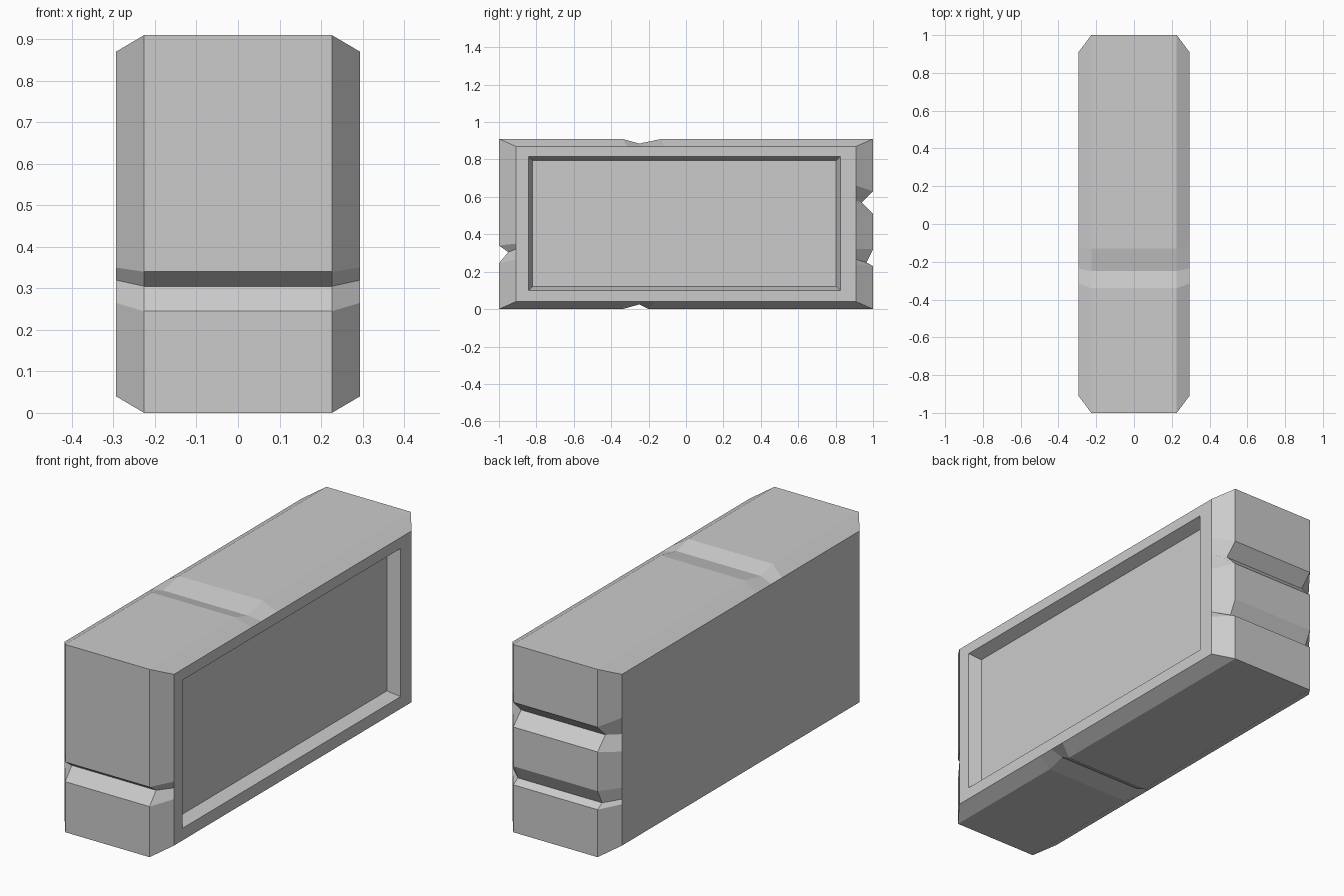
import bpy, bmesh

if "Cube" in bpy.data.objects:
    bpy.data.objects.remove(bpy.data.objects["Cube"])

# Side profile, anticlockwise in (y, z): chipped outline and the straight bevel rim beside it
front = [((-1, 0.34), 0.35), ((-0.95, 0.305), 0.32), ((-1, 0.245), 0.265)]
bottom = [((-0.34, 0), -0.325), ((-0.25, 0.025), -0.245), ((-0.20, 0), -0.165)]
back = [((1, 0.23), 0.24), ((0.965, 0.25), 0.265), ((1, 0.32), 0.32),
        ((1, 0.51), 0.495), ((0.94, 0.57), 0.58), ((1, 0.63), 0.66)]
top = [((-0.13, 0.91), -0.12), ((-0.25, 0.885), -0.235), ((-0.34, 0.91), -0.315)]
RY, Z0, Z1 = 0.91, 0.04, 0.87

outline, rim = [], []


def add(p, r):
    outline.append(p)
    rim.append(r)


add((-1, 0), (-RY, Z0))
for p, s in bottom:
    add(p, (s, Z0))
add((1, 0), (RY, Z0))
for p, s in back:
    add(p, (RY, s))
add((1, 0.91), (RY, Z1))
for p, s in top:
    add(p, (s, Z1))
add((-1, 0.91), (-RY, Z1))
for p, s in front:
    add(p, (-RY, s))


def loft(name, sections):
    """Skin a stack of (x, yz loop) sections into a closed solid."""
    bm = bmesh.new()
    rings = [[bm.verts.new((x, y, z)) for y, z in loop] for x, loop in sections]
    for a, b in zip(rings, rings[1:]):
        for i in range(len(a)):
            j = (i + 1) % len(a)
            bm.faces.new((a[i], a[j], b[j], b[i]))
    bm.faces.new(rings[0])
    bm.faces.new(rings[-1])
    bmesh.ops.recalc_face_normals(bm, faces=bm.faces)
    me = bpy.data.meshes.new(name)
    bm.to_mesh(me)
    bm.free()
    ob = bpy.data.objects.new(name, me)
    bpy.context.collection.objects.link(ob)
    return ob


def rect(y0, y1, z0, z1):
    return [(y0, z0), (y1, z0), (y1, z1), (y0, z1)]


# Stone block with bevelled, chipped edges
block = loft("stone_block", [(-0.294, rim), (-0.226, outline),
                             (0.226, outline), (0.294, rim)])

# Sunken panel with sloped sides on the right face
cutter = loft("panel_cutter", [(0.236, rect(-0.82, 0.803, 0.12, 0.795)),
                               (0.294, rect(-0.843, 0.826, 0.099, 0.817)),
                               (0.40, rect(-0.843, 0.826, 0.099, 0.817))])
cutter.hide_render = True
mod = block.modifiers.new("panel", 'BOOLEAN')
mod.operation = 'DIFFERENCE'
mod.solver = 'EXACT'
mod.object = cutter
bpy.context.view_layer.objects.active = block
bpy.ops.object.modifier_apply(modifier=mod.name)
bpy.data.objects.remove(cutter)
